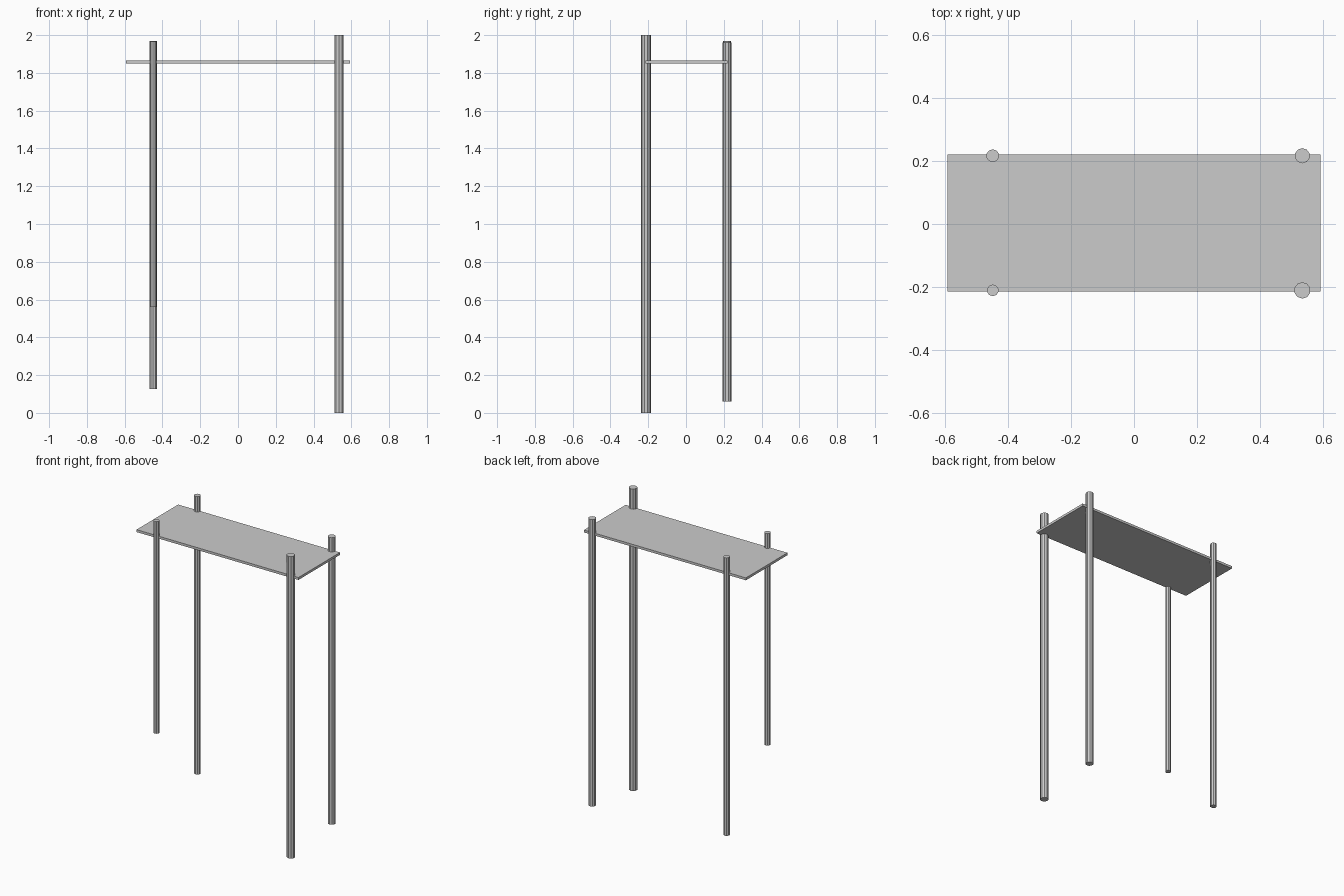
import bpy

if "Cube" in bpy.data.objects:
    bpy.data.objects.remove(bpy.data.objects["Cube"])

# Thin rectangular shelf board
bpy.ops.mesh.primitive_cube_add(size=1, location=(0, 0.003, 1.858))
shelf = bpy.context.object
shelf.name = "shelf_board"
shelf.scale = (1.186, 0.435, 0.016)


def post(name, x, y, radius, bottom, top):
    """Straight faceted post between two heights."""
    bpy.ops.mesh.primitive_cylinder_add(
        vertices=10, radius=radius, depth=top - bottom,
        location=(x, y, (top + bottom) / 2))
    bpy.context.object.name = name


# Four posts of differing thickness and length
post("front_right_post", 0.535, -0.211, 0.026, 0.0, 2.0)
post("back_right_post", 0.535, 0.217, 0.024, 0.06, 1.96)
post("front_left_post", -0.449, -0.211, 0.0185, 0.56, 1.965)
post("back_left_post", -0.449, 0.217, 0.0205, 0.127, 1.968)
